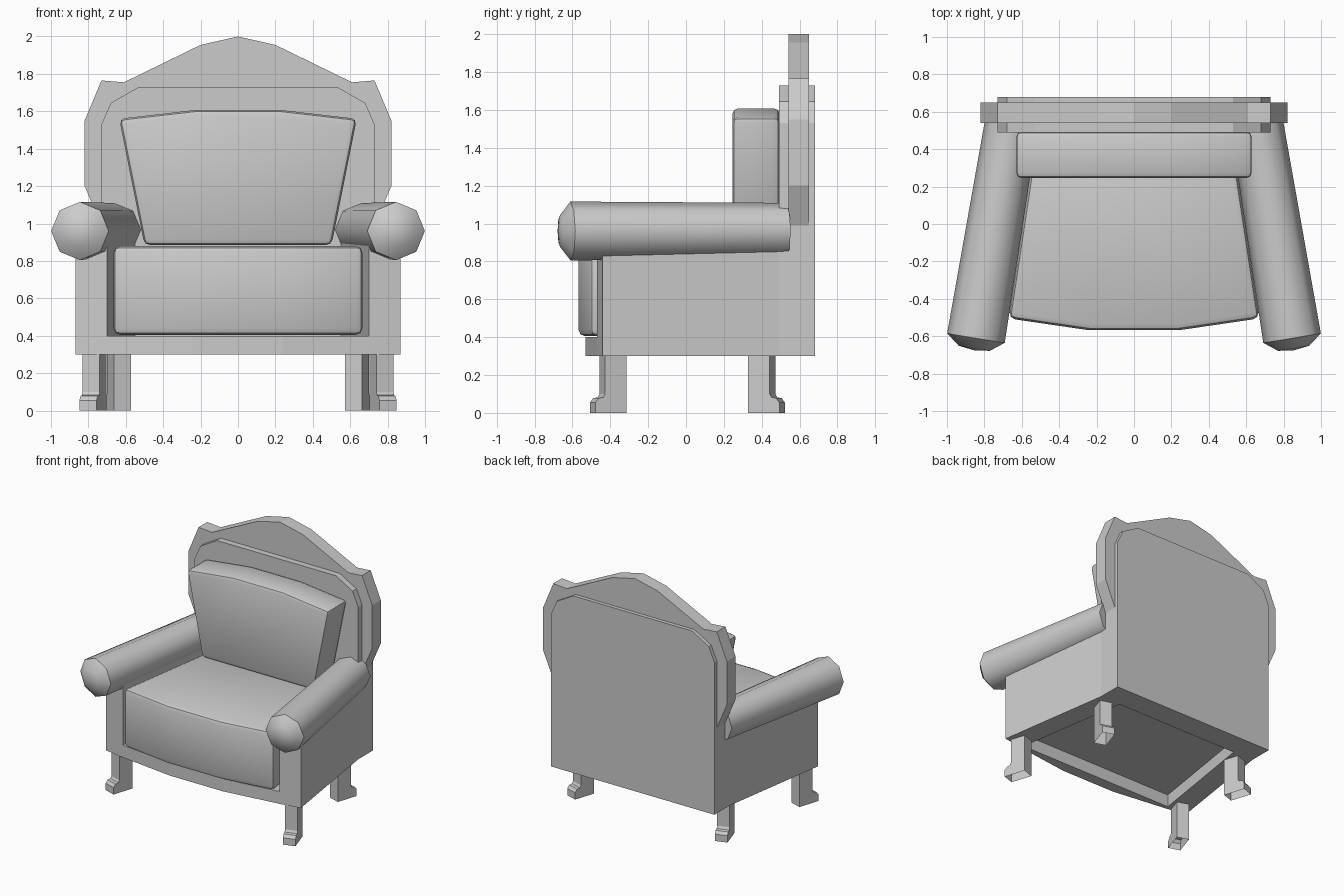
import bpy, bmesh, math
from mathutils import Vector, Matrix

if "Cube" in bpy.data.objects:
    bpy.data.objects.remove(bpy.data.objects["Cube"])


def finish(name, bm, smooth=None):
    bmesh.ops.recalc_face_normals(bm, faces=bm.faces)
    me = bpy.data.meshes.new(name)
    bm.to_mesh(me)
    bm.free()
    ob = bpy.data.objects.new(name, me)
    bpy.context.collection.objects.link(ob)
    if smooth:
        bpy.ops.object.select_all(action='DESELECT')
        ob.select_set(True)
        bpy.context.view_layer.objects.active = ob
        bpy.ops.object.shade_smooth_by_angle(angle=math.radians(smooth))
    return ob


def prism(pts, axis, a, b):
    """Extrude a 2D outline from a to b along axis 'y' or 'z'."""
    bm = bmesh.new()
    put = (lambda p, t: (p[0], t, p[1])) if axis == 'y' else (lambda p, t: (p[0], p[1], t))
    lo = [bm.verts.new(put(p, a)) for p in pts]
    hi = [bm.verts.new(put(p, b)) for p in pts]
    bm.faces.new(lo)
    bm.faces.new(hi)
    n = len(pts)
    for i in range(n):
        j = (i + 1) % n
        bm.faces.new((lo[i], lo[j], hi[j], hi[i]))
    bmesh.ops.recalc_face_normals(bm, faces=bm.faces)
    return bm


def symmetric(half):
    """Complete a right-half outline with its mirror image."""
    return half + [(-x, y) for x, y in reversed(half) if x > 0]


def cushion(name, pts, axis, a, b, r):
    bm = prism(pts, axis, a, b)
    edges = [e for e in bm.edges if e.calc_face_angle(0) > math.radians(30)]
    bmesh.ops.bevel(bm, geom=edges, offset=r, segments=2, profile=0.5, affect='EDGES')
    finish(name, bm, 40)


# Back panel and the wider arched crest behind the cushion
finish("back_panel", prism(symmetric(
    [(.73, .3), (.73, 1.53), (.68, 1.645), (.53, 1.73)]), 'y', .49, .68))
finish("back_crest", prism(symmetric(
    [(.70, .99), (.73, .99), (.82, 1.2), (.82, 1.55), (.73, 1.765), (.61, 1.755),
     (.2, 1.955), (0, 2.0)]), 'y', .54, .65))

# Bowed front rail and seat deck (open underneath)
finish("front_rail", prism(symmetric(
    [(.70, -.44), (.70, -.47), (.24, -.53)]), 'z', .3, .4))
bm = bmesh.new()
bm.faces.new([bm.verts.new(p) for p in
              ((-.7, -.45, .4), (.7, -.45, .4), (.555, .49, .4), (-.555, .49, .4))])
finish("seat_deck", bm)

# Cushions
cushion("seat_cushion", symmetric(
    [(.52, .49), (.67, -.505), (.24, -.568)]), 'z', .405, .88, .035)
cushion("back_cushion", symmetric(
    [(.50, .885), (.635, 1.56), (.22, 1.608)]), 'y', .245, .495, .03)


def arm(name, s):
    """Tapered octagonal roll with a domed front cap."""
    front, rear = Vector((s * .845, -.61, .96)), Vector((s * .657, .53, .967))
    d = (front - rear).normalized()
    p = d.cross(Vector((0, 0, 1))).normalized()
    q = p.cross(d)
    bm = bmesh.new()
    rings = []
    for c, r in ((rear, .142), (front, .156), (front + d * .055, .085)):
        rings.append([bm.verts.new(c + r * (p * math.cos(t) + q * math.sin(t)))
                      for t in (i * math.pi / 4 for i in range(8))])
    for A, B in zip(rings, rings[1:]):
        for i in range(8):
            j = (i + 1) % 8
            bm.faces.new((A[i], A[j], B[j], B[i]))
    bm.faces.new(rings[0])
    tip = bm.verts.new(front + d * .066)
    for i in range(8):
        bm.faces.new((rings[2][i], rings[2][(i + 1) % 8], tip))
    finish(name, bm, 48)


def leg(name, x, y, angle):
    """Square leg with a projecting toe, hollow from below."""
    bm = prism([(-.06, 0), (-.06, .3), (.06, .3), (.06, .10), (.07, .082),
                (.095, .078), (.113, .055), (.113, 0)], 'y', -.048, .048)
    bottom = [f for f in bm.faces if f.normal.z < -.9 and f.calc_center_median().z < .01]
    bmesh.ops.delete(bm, geom=bottom, context='FACES_ONLY')
    bm.transform(Matrix.Translation((x, y, 0)) @ Matrix.Rotation(math.radians(angle), 4, 'Z'))
    finish(name, bm)


# Splayed side panels, arms and legs on both sides
for side, s in (("right", 1), ("left", -1)):
    finish("side_panel_" + side, prism(
        [(s * x, y) for x, y in ((.87, -.44), (.70, -.47), (.55, .49), (.73, .49))],
        'z', .3, .95))
    arm("arm_" + side, s)
    leg("front_leg_" + side, s * .767, -.385, -90 + s * 18)
    leg("rear_leg_" + side, s * .635, .40, 90 - s * 18)
